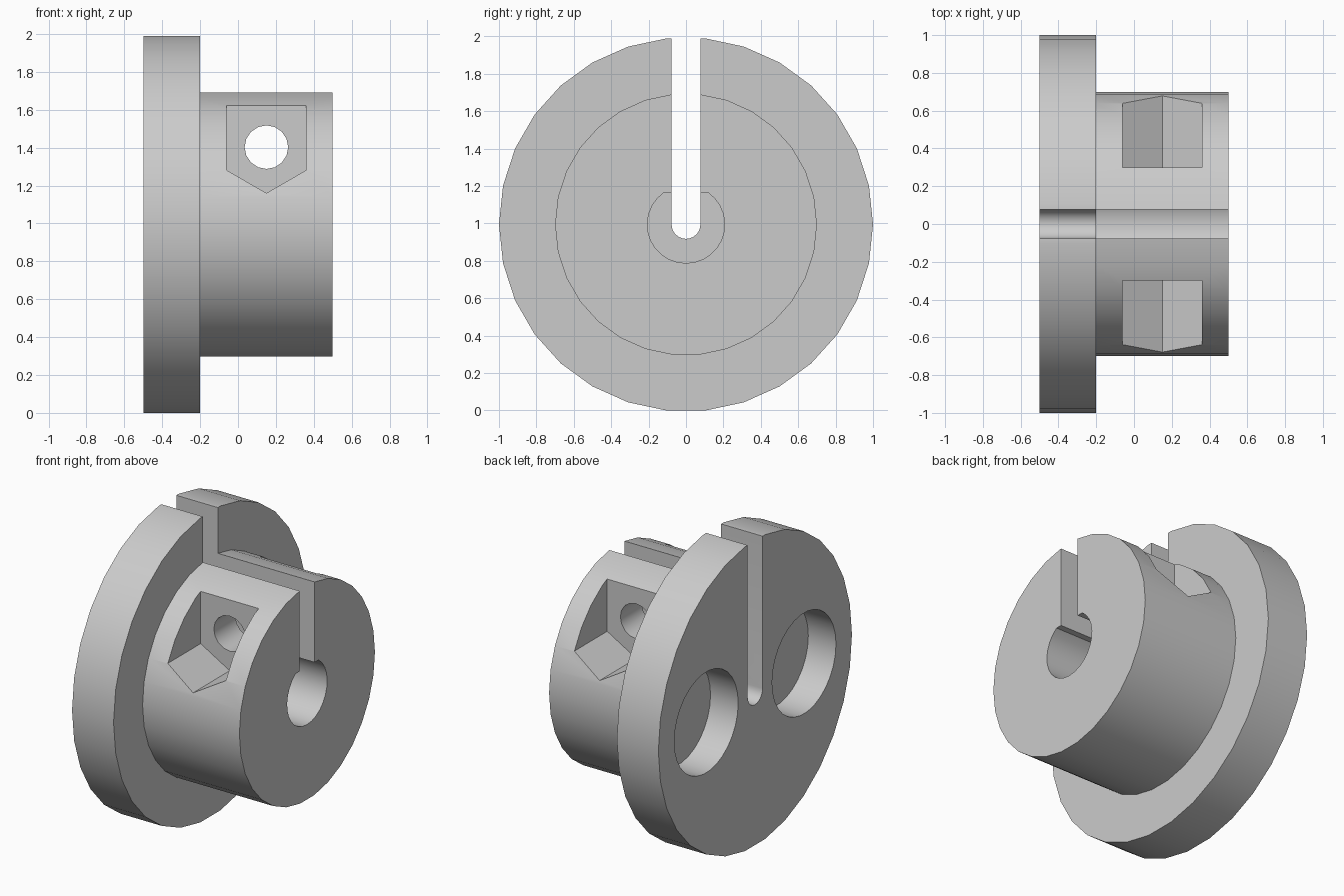
import bpy
import bmesh
from math import sin, cos, asin, pi, sqrt

if "Cube" in bpy.data.objects:
    bpy.data.objects.remove(bpy.data.objects["Cube"], do_unlink=True)

AXIS_Z = cos(pi / 30)   # axle height: the 30-sided disc rests on a flat
SLOT = 0.077            # half width of the wire slot
BOLT_X = 0.15
BOLT_Z = AXIS_Z + 0.408

grey = bpy.data.materials.new("light_grey")
grey.use_nodes = True
grey.diffuse_color = (0.6, 0.6, 0.6, 1)
grey.node_tree.nodes["Principled BSDF"].inputs["Base Color"].default_value = (0.6, 0.6, 0.6, 1)


def arc(r, start, end, n, cx=0.0, cz=AXIS_Z):
    """Points along an arc, both ends included."""
    angles = [start + (end - start) * i / n for i in range(n + 1)]
    return [(cx + r * cos(a), cz + r * sin(a)) for a in angles]


def circle(r, n, cx=0.0, cz=AXIS_Z):
    return arc(r, 0, 2 * pi, n, cx, cz)[:-1]


def prism(name, profile, axis, lo, hi):
    """Extrude a profile along x (profile in y, z) or y (profile in x, z)."""
    def place(p, d):
        return (d, p[0], p[1]) if axis == "x" else (p[0], d, p[1])
    bm = bmesh.new()
    low = [bm.verts.new(place(p, lo)) for p in profile]
    high = [bm.verts.new(place(p, hi)) for p in profile]
    bm.faces.new(low)
    bm.faces.new(high)
    for i in range(len(profile)):
        j = (i + 1) % len(profile)
        bm.faces.new((low[i], low[j], high[j], high[i]))
    bmesh.ops.recalc_face_normals(bm, faces=bm.faces)
    mesh = bpy.data.meshes.new(name)
    bm.to_mesh(mesh)
    bm.free()
    mesh.materials.append(grey)
    obj = bpy.data.objects.new(name, mesh)
    bpy.context.collection.objects.link(obj)
    return obj


def combine(target, tool, operation):
    """Apply a boolean and discard the tool."""
    tool.hide_render = True
    mod = target.modifiers.new(tool.name, "BOOLEAN")
    mod.operation = operation
    mod.solver = "EXACT"
    mod.object = tool
    bpy.context.view_layer.objects.active = target
    bpy.ops.object.modifier_apply(modifier=mod.name)
    bpy.data.objects.remove(tool, do_unlink=True)


# Flange disc with the narrower hub
body = prism("flanged_hub", circle(1.0, 30), "x", -0.5, -0.2)
combine(body, prism("hub", circle(0.7, 30), "x", -0.35, 0.5), "UNION")

# Round-bottomed slot through everything, open at the top
slot = arc(SLOT, pi, 2 * pi, 12) + [(SLOT, 2.2), (-SLOT, 2.2)]
combine(body, prism("slot", slot, "x", -0.7, 0.7), "DIFFERENCE")

# D-shaped shaft bore, as deep as the hub
flat = asin(0.17 / 0.207)
bore = arc(0.207, pi - flat, 2 * pi + flat, 22)
combine(body, prism("shaft_bore", bore, "x", -0.2, 0.7), "DIFFERENCE")

# Clamp bolt hole across the hub
bolt = circle(0.115, 16, BOLT_X, BOLT_Z)
combine(body, prism("bolt_hole", bolt, "y", -0.5, 0.5), "DIFFERENCE")

# Mirrored nut recesses (open upwards) and round pockets in the flange back
half = 0.21
point = 2 * half / sqrt(3)
nut = [(BOLT_X, BOLT_Z - point), (BOLT_X + half, BOLT_Z - point / 2),
       (BOLT_X + half, 1.9), (BOLT_X - half, 1.9),
       (BOLT_X - half, BOLT_Z - point / 2)]
for side in (-1, 1):
    combine(body, prism("nut_recess", nut, "y", side * 0.3, side * 0.9), "DIFFERENCE")
    pocket = circle(0.33, 30, side * 0.505)
    combine(body, prism("round_pocket", pocket, "x", -0.7, -0.3), "DIFFERENCE")

# Smooth curved walls, crisp edges
bpy.ops.object.select_all(action="DESELECT")
body.select_set(True)
bpy.context.view_layer.objects.active = body
bpy.ops.object.shade_smooth_by_angle(angle=pi / 6)
